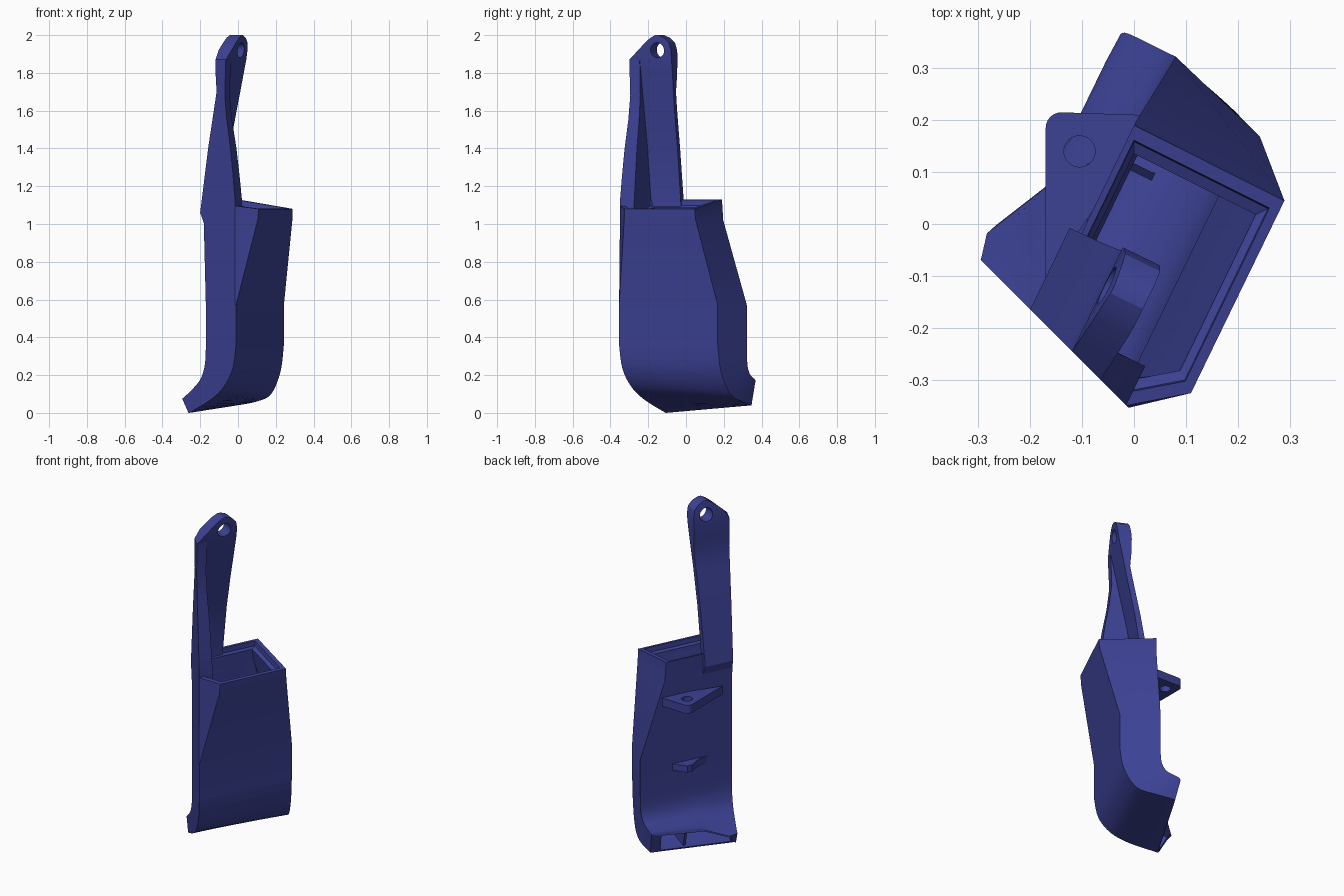
import bpy, bmesh, math
from mathutils import Vector

if "Cube" in bpy.data.objects:
    bpy.data.objects.remove(bpy.data.objects["Cube"])

blue = bpy.data.materials.new("deep blue plastic")
blue.use_nodes = True
COL = (0.045, 0.054, 0.30, 1)
blue.diffuse_color = COL
blue.node_tree.nodes["Principled BSDF"].inputs["Base Color"].default_value = COL


def place(u, v, z):
    """Duct frame (u along the width, v outward) to world."""
    return Vector((0.437 * u + 0.9 * v, 0.9 * u - 0.437 * v, z))


def cut(v):
    """Slanted end plane of the duct."""
    return -0.273 - 0.346 * v


def far(v):
    """Opposite end, parallel to the slanted plane."""
    return min(0.307 - 0.346 * v, 0.325)


def loft(name, rings, closed=False, smooth=True):
    bm = bmesh.new()
    rows = [[bm.verts.new(place(*p)) for p in r] for r in rings]
    n = len(rows[0])
    pairs = list(zip(rows, rows[1:]))
    if closed:
        pairs.append((rows[-1], rows[0]))
    for a, b in pairs:
        for i in range(n):
            j = (i + 1) % n
            bm.faces.new((a[i], a[j], b[j], b[i]))
    if not closed:
        bm.faces.new(rows[0])
        bm.faces.new(rows[-1])
    bmesh.ops.recalc_face_normals(bm, faces=bm.faces)
    me = bpy.data.meshes.new(name)
    bm.to_mesh(me)
    bm.free()
    ob = bpy.data.objects.new(name, me)
    bpy.context.collection.objects.link(ob)
    me.materials.append(blue)
    bpy.ops.object.select_all(action="DESELECT")
    ob.select_set(True)
    bpy.context.view_layer.objects.active = ob
    if smooth:
        bpy.ops.object.shade_smooth_by_angle(angle=math.radians(25))
    return ob


def drill(ob, centre, direction, radius):
    bpy.ops.mesh.primitive_cylinder_add(vertices=32, radius=radius, depth=0.4, location=centre)
    tool = bpy.context.object
    tool.rotation_euler = direction.to_track_quat("Z", "Y").to_euler()
    mod = ob.modifiers.new("hole", "BOOLEAN")
    mod.object = tool
    mod.solver = "EXACT"
    bpy.context.view_layer.objects.active = ob
    bpy.ops.object.modifier_apply(modifier=mod.name)
    bpy.data.objects.remove(tool)


def upper_ring(t, z, back, slope=0.0):
    """Straight part: t = 1 at the flared mouth, 0 where the flare ends."""
    front = 0.145
    b = (cut(front) * (1 - t) - 0.245 * t, front + 0.096 * t)
    g = (0.257 - 0.09 * t, front + 0.096 * t)
    e = (far(back) * (1 - t) + 0.171 * t, back)
    pts = [(cut(front - 0.006), front - 0.006), b, g, e, (0, back), (-0.14, back), (cut(back), back)]
    return [Vector((u, v, z - slope * (v + 0.083))) for u, v in pts]


def bend_ring(front, zf, zg, back, zb, ze, lip=0.0):
    """Curved part: front and back v with heights at both ends."""
    e = max(back, -0.183)
    m = e
    h = back - 0.012 * lip
    return [Vector(p) for p in (
        (cut(front - 0.006), front - 0.006, zf), (cut(front), front, zf),
        (min(far(front), 0.31), front + 0.03 * lip, zg), (far(e) - 0.007 * lip, e, ze),
        (-0.01, m, zb * 0.5 + ze * 0.5), (-0.14, h, zb), (cut(back), back, zb))]


# Key sections from the mouth down to the outlet
straight = [upper_ring(1, 1.13, -0.083, 0.154), upper_ring(0.95, 1.02, -0.083),
            upper_ring(0, 0.57, -0.068)]
bend = [upper_ring(0, 0.36, -0.068),
        bend_ring(0.122, 0.235, 0.22, -0.074, 0.26, 0.26),
        bend_ring(0.056, 0.135, 0.10, -0.105, 0.18, 0.205),
        bend_ring(-0.041, 0.066, 0.06, -0.17, 0.12, 0.175),
        bend_ring(-0.185, 0.0, 0.04, -0.235, 0.075, 0.16, 1)]


def smooth_rows(keys, steps=4):
    out = []
    for k in range(len(keys) - 1):
        a, b = keys[max(k - 1, 0)], keys[k]
        c, d = keys[k + 1], keys[min(k + 2, len(keys) - 1)]
        for s in range(steps):
            t = s / steps
            out.append([0.5 * (2 * q + (r - p) * t + (2 * p - 5 * q + 4 * r - w) * t * t
                               + (3 * q - p - 3 * r + w) * t ** 3)
                        for p, q, r, w in zip(a, b, c, d)])
    return out + [keys[-1]]


def shrink(ring, f, drop=0.0):
    c = sum(ring, Vector()) / len(ring)
    out = [c + (p - c) * f for p in ring]
    for p in out:
        p.z -= drop
    return out


# Hollow duct: outer skin, then back up the inside to the stepped mouth
outer = straight + smooth_rows(bend)
inner = [shrink(r, 0.82) for r in reversed(outer[1:])]
mouth = [shrink(outer[0], 0.81, 0.04), shrink(outer[0], 0.89, 0.03), shrink(outer[0], 0.9)]
loft("duct_body", outer + inner + mouth, closed=True)


def box_rings(u0, u1, lower, upper):
    """Slab between two (v, z) edges."""
    return [[(u, *p) for p in lower + upper] for u in (u0, u1)]


# Divider inside the outlet
loft("outlet_divider", box_rings(0.09, 0.105, [(-0.155, 0.035), (0.0, 0.08)],
                                 [(-0.07, 0.18), (-0.178, 0.135)]), smooth=False)

# Arm web: z, back v, front v, far u, near u (None follows the slanted plane)
WEB = [(1.0, -0.08, -0.06, -0.061, None), (1.06, -0.108, -0.07, -0.061, None),
       (1.4, -0.052, -0.02, -0.06, None), (1.6, -0.012, 0.02, -0.058, None),
       (1.7, 0.008, 0.04, -0.055, None), (1.78, 0.002, 0.055, -0.052, None),
       (1.87, 0.0, 0.073, -0.05, None), (1.92, 0.004, 0.08, -0.05, -0.243),
       (1.96, 0.01, 0.085, -0.06, -0.2), (1.985, 0.014, 0.087, -0.085, -0.168),
       (2.0, 0.018, 0.087, -0.12, -0.14)]
rings = []
for z, v0, v1, u1, u0 in WEB:
    near = [cut(v) if u0 is None else u0 for v in (v0, v1)]
    rings.append([(near[0], v0, z), (u1, v0, z), (u1, v1, z), (near[1], v1, z)])
arm = loft("arm_web", rings)
drill(arm, place(-0.13, 0.05, 1.92), Vector((0.9, -0.437, 0)), 0.04)

# Flange stiffening the arm along the slanted plane
rings = []
for z, v0, v1 in [(1.0, -0.07, 0.139), (1.12, -0.09, 0.139), (1.25, -0.07, 0.125),
                  (1.4, -0.045, 0.106), (1.55, -0.015, 0.08), (1.68, 0.01, 0.066),
                  (1.87, 0.005, 0.073)]:
    rings.append([(cut(v0), v0, z), (-0.235, v0, z), (-0.237, v1, z), (cut(v1), v1, z)])
loft("arm_flange", rings)


def tab(name, outline, z0, z1):
    """Horizontal mounting tab from a world outline."""
    local = [(0.437 * x + 0.9 * y, 0.9 * x - 0.437 * y) for x, y in outline]
    return loft(name, [[(u, v, z) for u, v in local] for z in (z0, z1)], smooth=False)


# Mounting tabs on the back wall
corner = [(-0.14 + 0.03 * math.cos(a), 0.185 + 0.03 * math.sin(a))
          for a in [math.radians(180 - 15 * i) for i in range(7)]]
upper = tab("upper_mounting_tab", [(-0.17, -0.11)] + corner + [(0.01, 0.21), (0.03, 0.19)], 0.87, 0.92)
drill(upper, Vector((-0.105, 0.14, 0.9)), Vector((0, 0, 1)), 0.03)
lower = [place(u, v, 0) for u, v in
         [(-0.125, -0.06), (-0.03, -0.085), (0.035, -0.132), (0.065, -0.132), (0.13, -0.06)]]
tab("lower_mounting_tab", [(p.x, p.y) for p in lower], 0.46, 0.5)
